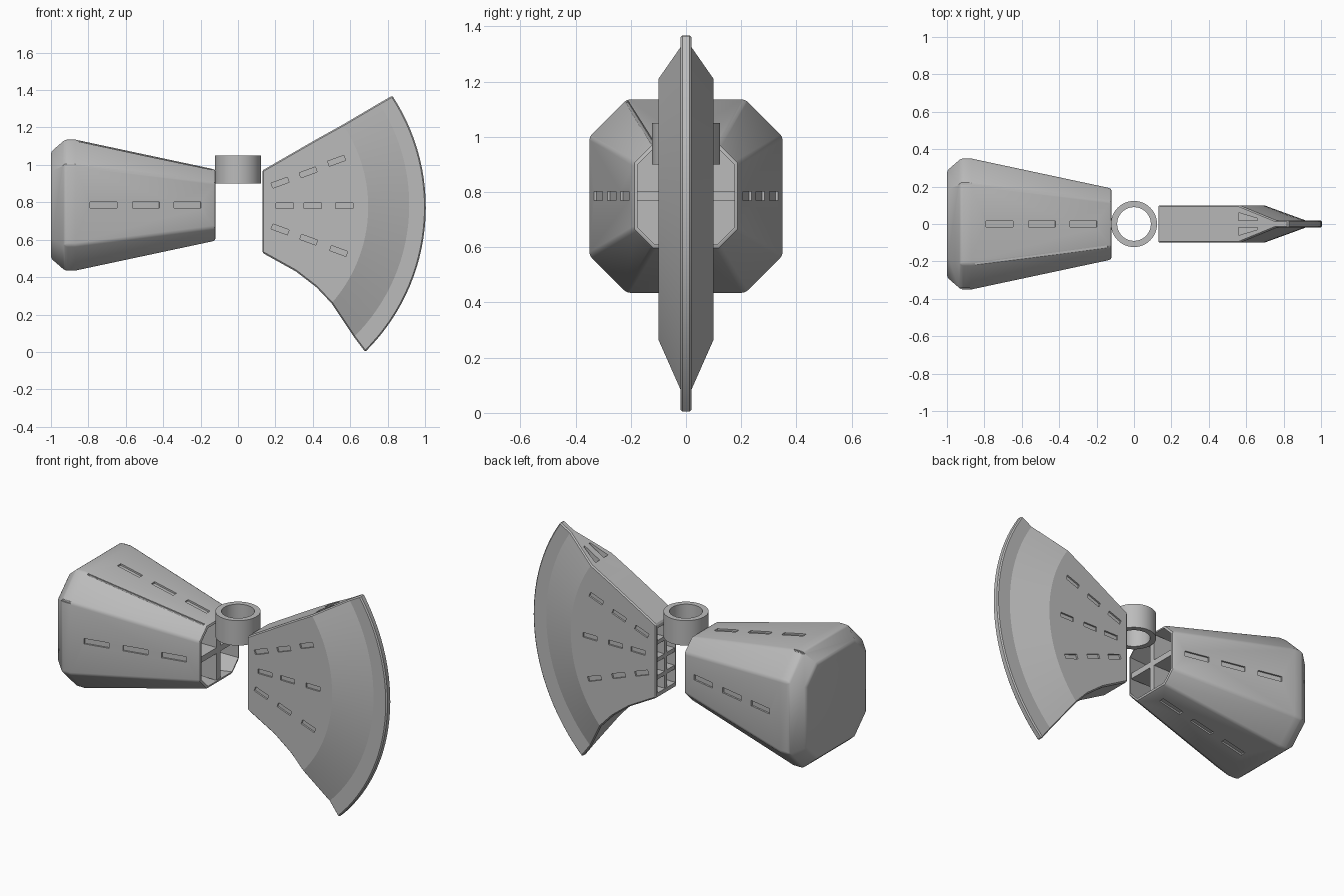
import bpy, bmesh, math
from mathutils import Vector, Matrix

if "Cube" in bpy.data.objects:
    bpy.data.objects.remove(bpy.data.objects["Cube"])

MID = 0.785  # height of the head's axis

grey = bpy.data.materials.new("plain_grey")
grey.use_nodes = True
grey.diffuse_color = (0.5, 0.5, 0.5, 1)
grey.node_tree.nodes["Principled BSDF"].inputs["Base Color"].default_value = (0.5, 0.5, 0.5, 1)


def make(name, bm):
    bmesh.ops.recalc_face_normals(bm, faces=bm.faces)
    mesh = bpy.data.meshes.new(name)
    bm.to_mesh(mesh)
    bm.free()
    mesh.materials.append(grey)
    ob = bpy.data.objects.new(name, mesh)
    bpy.context.collection.objects.link(ob)
    return ob


def loft(bm, rings, wrap=False):
    """Skin a list of matching closed rings, capping or joining the ends."""
    rows = [[bm.verts.new(p) for p in ring] for ring in rings]
    n = len(rows[0])
    for a, b in zip(rows, rows[1:] + (rows[:1] if wrap else [])):
        for i in range(n):
            j = (i + 1) % n
            bm.faces.new((a[i], a[j], b[j], b[i]))
    if not wrap:
        for r in (rows[0], rows[-1]):
            for i in range(n // 2 - 1):
                bm.faces.new((r[i], r[i + 1], r[n - 2 - i], r[n - 1 - i]))


def box(bm, size, matrix):
    bmesh.ops.create_cube(bm, size=1, matrix=matrix @ Matrix.Diagonal((*size, 1)))


def bar(bm, p, q, width):
    p, q = Vector(p), Vector(q)
    turn = (q - p).to_track_quat('X', 'Z').to_matrix().to_4x4()
    box(bm, ((q - p).length, width, width), Matrix.Translation((p + q) / 2) @ turn)


def apply(ob, mod):
    bpy.context.view_layer.objects.active = ob
    bpy.ops.object.modifier_apply(modifier=mod.name)


def bevel(ob, width, segments):
    m = ob.modifiers.new("bevel", 'BEVEL')
    m.width, m.segments = width, segments
    m.limit_method, m.angle_limit = 'ANGLE', math.radians(35)
    apply(ob, m)


def cut(ob, bm):
    cutter = make("cutter", bm)
    cutter.hide_render = True
    m = ob.modifiers.new("cut", 'BOOLEAN')
    m.operation, m.solver, m.object = 'DIFFERENCE', 'EXACT', cutter
    apply(ob, m)
    bpy.data.objects.remove(cutter)


def smooth(ob, degrees):
    bpy.ops.object.select_all(action='DESELECT')
    ob.select_set(True)
    bpy.context.view_layer.objects.active = ob
    bpy.ops.object.shade_smooth_by_angle(angle=math.radians(degrees))


def octagon(x, half, flat):
    pts = [(flat, half), (half, flat), (half, -flat), (flat, -half),
           (-flat, -half), (-half, -flat), (-half, flat), (-flat, half)]
    return [(x, y, MID + z) for y, z in pts]


# Hammer: tapered octagonal shell with a chamfered striking end
bm = bmesh.new()
loft(bm, [octagon(-1, .285, .18), octagon(-.925, .35, .215),
          octagon(-.87, .35, .215), octagon(-.12, .19, .12)])
hammer = make("hammer_shell", bm)
bevel(hammer, .012, 2)

bm = bmesh.new()  # cavity open toward the socket
loft(bm, [octagon(-.85, .331, .207), octagon(-.1, .171, .111)])
cut(hammer, bm)

slope = .16 / .75
bm = bmesh.new()  # three shallow slots on each broad side, and seams
for k in range(4):
    spin = Matrix.Rotation(k * math.pi / 2, 4, 'X')
    for x in (-.718, -.493, -.27):
        place = Matrix.Translation((x, 0, .35 - slope * (x + .87)))
        tilt = Matrix.Rotation(math.atan(slope), 4, 'Y')
        box(bm, (.148, .032, .02), Matrix.Translation((0, 0, MID)) @ spin @ place @ tilt)
bar(bm, (-.85, -.215, 1.13), (-.14, -.12, .978), .012)
bar(bm, (-.87, -.35, 1.0), (-.94, -.345, 1.0), .012)
bar(bm, (-.87, .215, 1.135), (-.94, .215, 1.13), .012)
cut(hammer, bm)
smooth(hammer, 30)

# Cross ribs inside the hammer mouth
bm = bmesh.new()
for size in ((.7, .035, .36), (.7, .36, .035)):
    box(bm, size, Matrix.Translation((-.48, 0, MID)))
make("hammer_ribs", bm)

# Socket ring for the shaft
bm = bmesh.new()
loft(bm, [[(r * math.cos(a), r * math.sin(a), z)
           for a in (i * math.tau / 48 for i in range(48))]
          for r, z in ((.123, .9), (.123, 1.05), (.09, 1.05), (.09, .9))], wrap=True)
smooth(make("socket_ring", bm), 30)

# Blade: stations from neck to cutting edge (lower point, upper point, arc amount, half thickness)
CENTRE = Vector((-.08, .78))
STATIONS = [((.13, .53), (.13, .97), 0, .10),
            ((.31, .43), (.31, 1.074), .4, .10),
            ((.42, .345), (.43, 1.143), .7, .10),
            ((.5, .26), (.56, 1.215), 1, .10),
            ((.62, .08), (.755, 1.33), 1, .02),
            ((.68, 0), (.825, 1.37), 1, .02)]
STEPS = 28


def station(low, high, arc, half):
    low, high = Vector(low), Vector(high)
    a, b = low - CENTRE, high - CENTRE
    a0, a1 = math.atan2(a.y, a.x), math.atan2(b.y, b.x)
    side = []
    for i in range(STEPS + 1):
        t = i / STEPS
        ang, rad = a0 + (a1 - a0) * t, a.length + (b.length - a.length) * t
        curved = CENTRE + rad * Vector((math.cos(ang), math.sin(ang)))
        side.append(low.lerp(high, t).lerp(curved, arc))
    return [(p.x, -half, p.y) for p in side] + [(p.x, half, p.y) for p in reversed(side)]


bm = bmesh.new()
loft(bm, [station(*s) for s in STATIONS])
blade = make("axe_blade", bm)
bevel(blade, .007, 1)

bm = bmesh.new()  # hollow neck
box(bm, (.2, .168, .39), Matrix.Translation((.2, 0, .75)))
cut(blade, bm)

bm = bmesh.new()  # fanned slots on both cheeks, small pockets on the top edge
for row, tilt in ((((.225, .905), (.375, .96), (.527, 1.022)), 20),
                  (((.25, .782), (.4, .782), (.568, .782)), 0),
                  (((.225, .655), (.378, .6), (.538, .54)), -20)):
    for x, z in row:
        for y in (-.1, .1):
            box(bm, (.092, .02, .028), Matrix.Translation((x, y, z))
                @ Matrix.Rotation(-math.radians(tilt), 4, 'Y'))
for s in (-1, 1):
    loft(bm, [[(x, s * y, z) for x, y in ((.56, .06), (.56, .02), (.66, .02), (.66, .03))]
              for z in (1.18, 1.4)])
cut(blade, bm)
smooth(blade, 14)

# Lattice ribs in the blade neck
bm = bmesh.new()
box(bm, (.17, .024, .4), Matrix.Translation((.22, 0, .75)))
for z in (.645, .75, .855):
    box(bm, (.17, .18, .024), Matrix.Translation((.22, 0, z)))
make("blade_ribs", bm)
